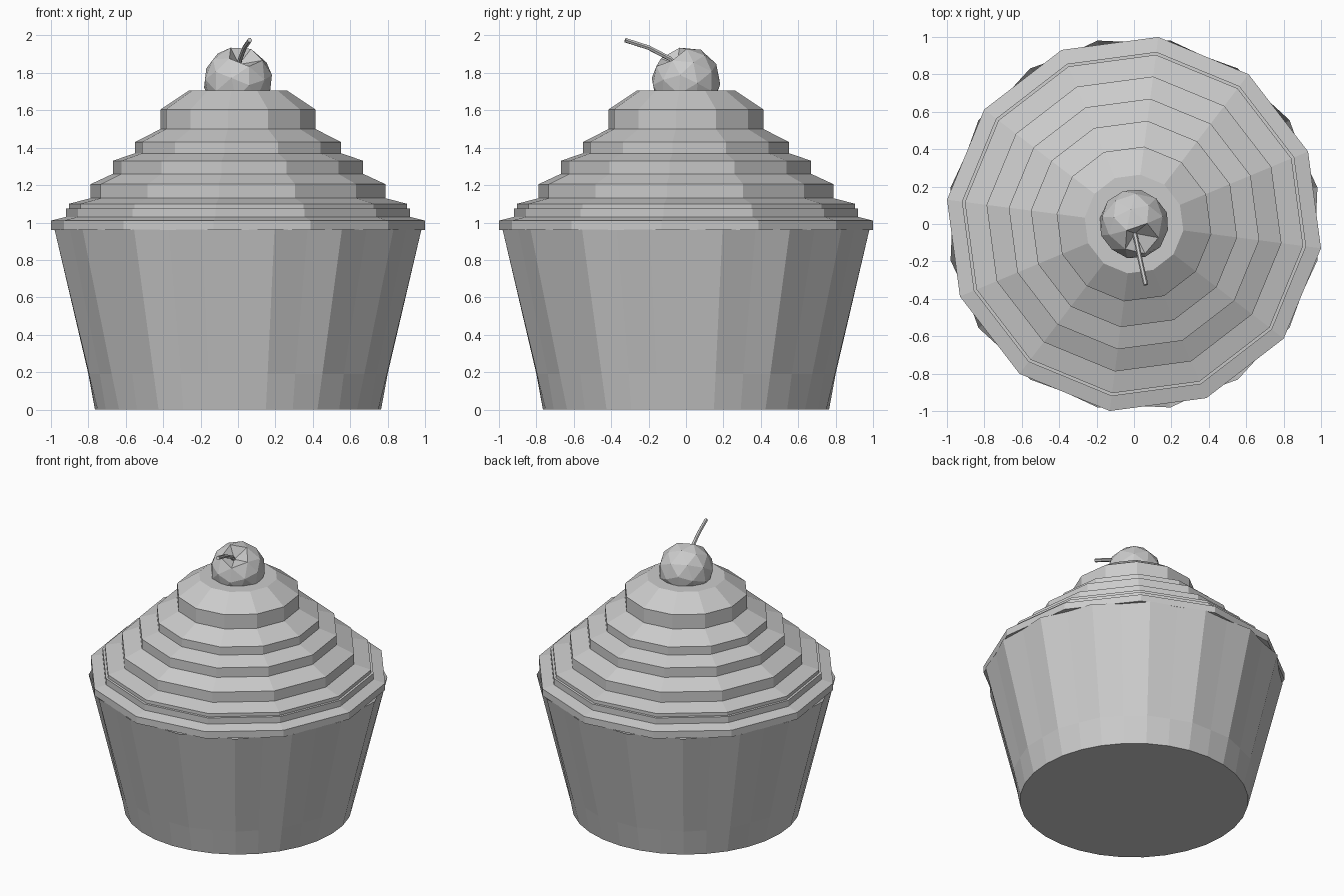
import bpy, bmesh
from math import sin, cos, radians, pi
from mathutils import Vector

cube = bpy.data.objects.get("Cube")
if cube:
    bpy.data.objects.remove(cube, do_unlink=True)

grey = bpy.data.materials.new("plain_grey")
grey.use_nodes = True
colour = (0.6, 0.6, 0.6, 1)
grey.diffuse_color = colour
grey.node_tree.nodes["Principled BSDF"].inputs["Base Color"].default_value = colour


def add_object(name, bm):
    mesh = bpy.data.meshes.new(name)
    bm.to_mesh(mesh)
    bm.free()
    mesh.materials.append(grey)
    obj = bpy.data.objects.new(name, mesh)
    bpy.context.collection.objects.link(obj)
    return obj


def lathe(name, rings, sides, turn, cap_top):
    """Stack of rings (outer radius, inner radius, height); radii alternate."""
    bm = bmesh.new()
    loops = []
    for outer, inner, z in rings:
        loop = []
        for i in range(sides):
            a = turn + 2 * pi * i / sides
            r = inner if i % 2 else outer
            loop.append(bm.verts.new((r * cos(a), r * sin(a), z)))
        loops.append(loop)
    for low, high in zip(loops, loops[1:]):
        for i in range(sides):
            j = (i + 1) % sides
            bm.faces.new((low[i], low[j], high[j], high[i]))
    bm.faces.new(loops[0][::-1])
    if cap_top:
        bm.faces.new(loops[-1])
    return add_object(name, bm)


# Pleated paper cup, open at the top
lathe("paper_cup", [(0.765, 0.765, 0), (0.812, 0.80, 0.19), (1.0, 0.972, 0.963)],
      32, radians(11.25), False)

# Stepped frosting: each tier is a short wall and a sloping shoulder
tiers = [(1.008, 0.96, 1.01), (0.928, 1.03, 1.075), (0.912, 1.076, 1.10),
         (0.795, 1.13, 1.205), (0.675, 1.26, 1.33), (0.556, 1.37, 1.43),
         (0.417, 1.50, 1.605)]
profile = [(r, r, z) for r, low, high in tiers for z in (low, high)]
profile.append((0.266, 0.266, 1.705))
lathe("frosting", profile, 12, radians(-7.4), True)

# Faceted cherry with a dimple where the stem enters
centre = Vector((0, 0, 1.755))
axis = Vector((0.22, -0.5, 0.84)).normalized()
bm = bmesh.new()
bmesh.ops.create_icosphere(bm, subdivisions=2, radius=0.187)
tilt = Vector((0, 0, 1)).rotation_difference(axis)
bmesh.ops.rotate(bm, verts=bm.verts, matrix=tilt.to_matrix())
pole = max(bm.verts, key=lambda v: v.co.dot(axis))
pole.co = Vector((0.005, -0.05, 0.09))
bmesh.ops.translate(bm, verts=bm.verts, vec=centre)
add_object("cherry", bm)

# Bent stem
curve = bpy.data.curves.new("stem", "CURVE")
curve.dimensions = "3D"
curve.bevel_depth = 0.013
curve.bevel_resolution = 1
curve.use_fill_caps = True
path = [(0, -0.04, 1.83), (0.012, -0.085, 1.875), (0.035, -0.2, 1.935), (0.063, -0.325, 1.975)]
spline = curve.splines.new("POLY")
spline.points.add(len(path) - 1)
for point, co in zip(spline.points, path):
    point.co = (*co, 1)
curve.materials.append(grey)
stem = bpy.data.objects.new("stem", curve)
bpy.context.collection.objects.link(stem)
for s in curve.splines:
    s.use_smooth = False
